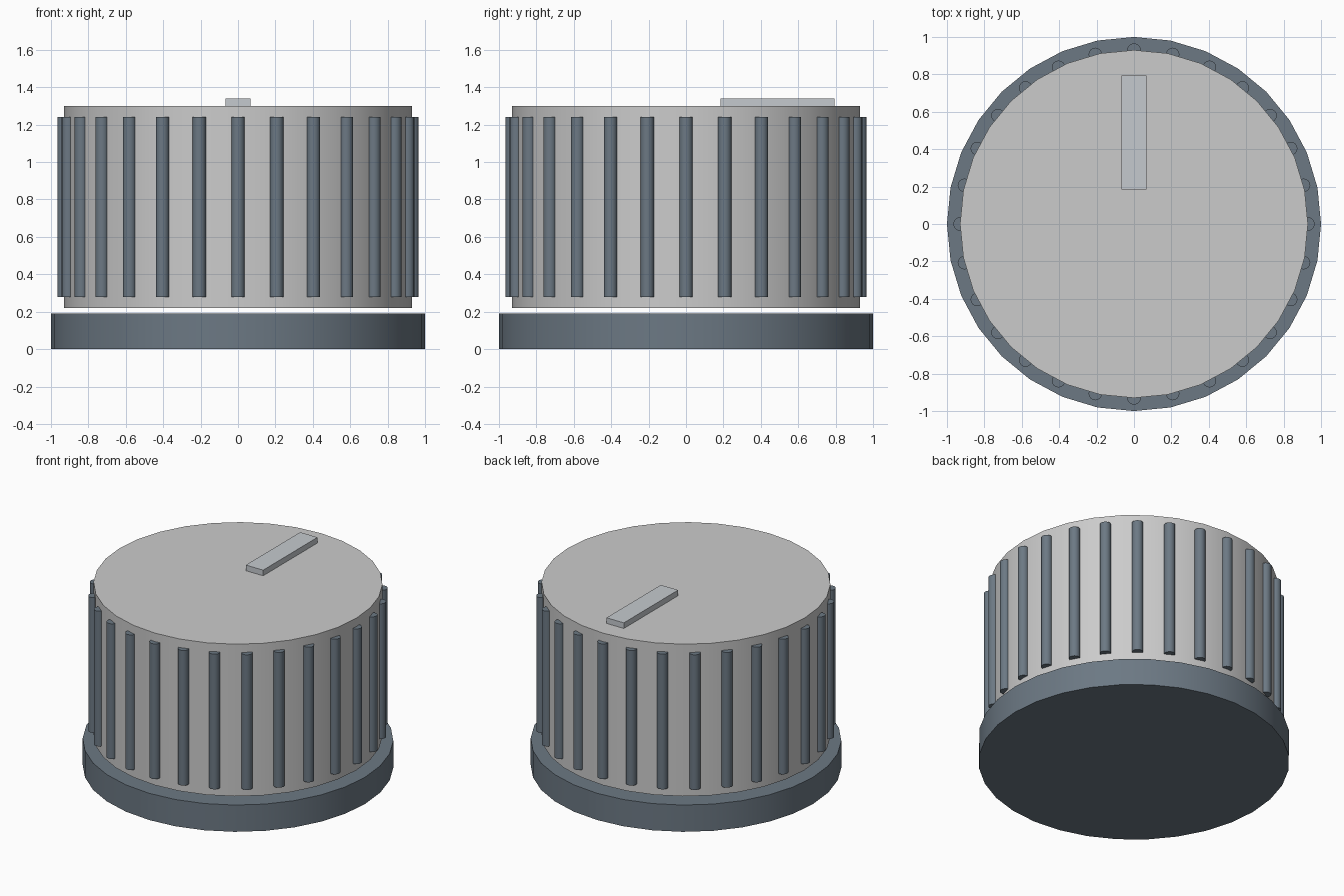
import bpy
from math import cos, sin, tau, radians

cube = bpy.data.objects.get("Cube")
if cube:
    bpy.data.objects.remove(cube, do_unlink=True)


def material(name, rgb):
    mat = bpy.data.materials.new(name)
    mat.use_nodes = True
    color = (*rgb, 1)
    mat.diffuse_color = color
    mat.node_tree.nodes["Principled BSDF"].inputs["Base Color"].default_value = color
    return mat


def cylinder(name, radius, z0, z1, sides, mat, x=0, y=0):
    bpy.ops.mesh.primitive_cylinder_add(
        vertices=sides, radius=radius, depth=z1 - z0, location=(x, y, (z0 + z1) / 2))
    ob = bpy.context.object
    ob.name = name
    ob.data.materials.append(mat)
    bpy.ops.object.shade_smooth_by_angle(angle=radians(35))
    return ob


slate = material("slate", (0.15, 0.19, 0.23))
light_grey = material("light_grey", (0.52, 0.52, 0.53))
pale_blue = material("pale_blue", (0.56, 0.59, 0.62))

# Base ring and knob body, with a thin gap between them
cylinder("base", 1.0, 0, 0.19, 32, slate)
BODY_RADIUS = 0.93
cylinder("knob_body", BODY_RADIUS, 0.22, 1.3, 32, light_grey)

# Grip ribs half sunk into the body wall
RIBS = 28
for i in range(RIBS):
    a = tau * i / RIBS
    cylinder(f"grip_rib_{i + 1}", 0.036, 0.28, 1.24, 16, slate,
             BODY_RADIUS * cos(a), BODY_RADIUS * sin(a))

# Raised pointer bar on the top face
bpy.ops.mesh.primitive_cube_add(size=1, location=(0, 0.49, 1.32))
pointer = bpy.context.object
pointer.name = "pointer"
pointer.scale = (0.136, 0.61, 0.04)
bpy.ops.object.transform_apply(location=False, rotation=False, scale=True)
pointer.data.materials.append(pale_blue)
